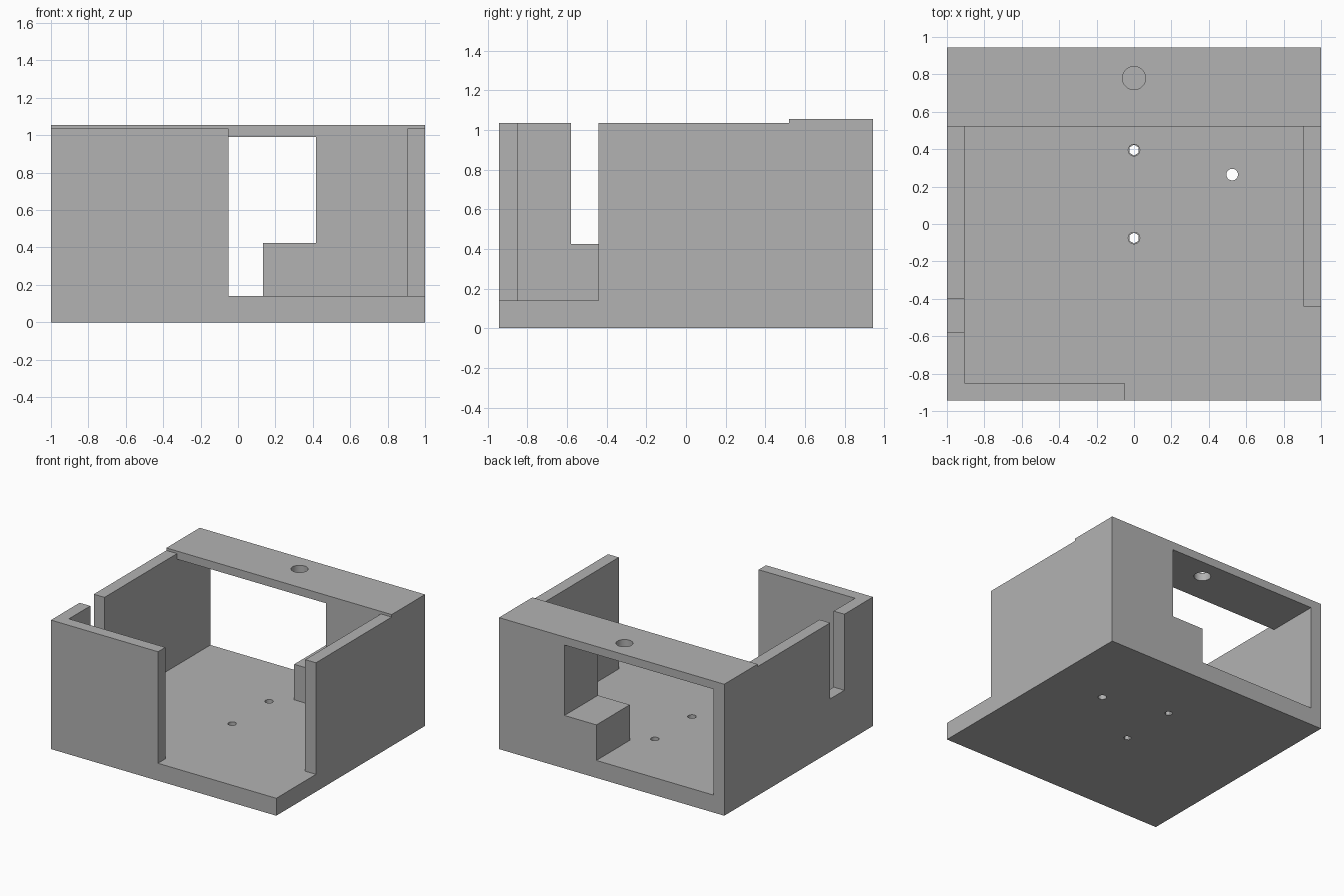
import bpy

default = bpy.data.objects.get("Cube")
if default:
    bpy.data.objects.remove(default, do_unlink=True)

# Main dimensions
HALF_X, HALF_Y = 1.0, 0.943
FLOOR, WALL_TOP, BRIDGE_TOP, BRIDGE_UNDER = 0.14, 1.035, 1.055, 0.99
INNER_X, FRONT_INNER, BRIDGE_FRONT = 0.905, -0.85, 0.52
LEDGE = 0.425
OUT = 1.5  # overshoot past the outside faces

grey = bpy.data.materials.new("plain_grey")
grey.use_nodes = True
colour = (0.448, 0.448, 0.448, 1)
grey.diffuse_color = colour
grey.node_tree.nodes["Principled BSDF"].inputs["Base Color"].default_value = colour


def box(name, x, y, z):
    """Box from three (low, high) ranges."""
    mid = [(a + b) / 2 for a, b in (x, y, z)]
    bpy.ops.mesh.primitive_cube_add(size=1, location=mid)
    obj = bpy.context.object
    obj.name = name
    obj.scale = [b - a for a, b in (x, y, z)]
    bpy.ops.object.transform_apply(location=True, rotation=False, scale=True)
    return obj


def drill(name, x, y, radius, z, sides=32):
    """Vertical cylinder or prism spanning the z range."""
    bpy.ops.mesh.primitive_cylinder_add(
        vertices=sides, radius=radius, depth=z[1] - z[0],
        location=(x, y, (z[0] + z[1]) / 2))
    bpy.context.object.name = name
    return bpy.context.object


def cut(body, cutter):
    cutter.hide_render = True
    mod = body.modifiers.new(cutter.name, "BOOLEAN")
    mod.operation = "DIFFERENCE"
    mod.solver = "EXACT"
    mod.object = cutter
    bpy.context.view_layer.objects.active = body
    bpy.ops.object.modifier_apply(modifier=mod.name)
    bpy.data.objects.remove(cutter, do_unlink=True)


# Solid block that the enclosure is carved from
body = box("open_enclosure", (-HALF_X, HALF_X), (-HALF_Y, HALF_Y), (0, BRIDGE_TOP))
body.data.materials.append(grey)

# Side and front walls sit slightly lower than the rear bridge
cut(body, box("wall_step", (-OUT, OUT), (-OUT, BRIDGE_FRONT), (WALL_TOP, OUT)))
# Main cavity
cut(body, box("cavity", (-INNER_X, INNER_X), (FRONT_INNER, BRIDGE_FRONT), (FLOOR, OUT)))
# Open front left corner
cut(body, box("corner_opening", (-0.05, OUT), (-OUT, -0.44), (FLOOR, OUT)))
# Slot in the right wall
cut(body, box("side_slot", (-OUT, -0.8), (-0.58, -0.40), (LEDGE, OUT)))
# Rear opening under the bridge, leaving a ledge block in its corner
cut(body, box("rear_opening", (-INNER_X, 0.418), (0.3, OUT), (LEDGE, BRIDGE_UNDER)))
cut(body, box("rear_lower_opening", (-INNER_X, 0.135), (0.3, OUT), (FLOOR, 0.6)))

# Round hole through the bridge
cut(body, drill("bridge_hole", 0, 0.78, 0.062, (0.9, 1.2)))
# Plain hole in the floor
cut(body, drill("floor_hole", 0.525, 0.264, 0.031, (-0.1, 0.3)))
# Two screw holes: round above, hexagonal below
for y in (0.395, -0.075):
    cut(body, drill("screw_recess", 0, y, 0.031, (0.07, 0.3)))
    cut(body, drill("screw_hole", 0, y, 0.029, (-0.1, 0.1), 6))

# Smooth the hole walls, keep every box edge sharp
bpy.ops.object.select_all(action="DESELECT")
body.select_set(True)
bpy.context.view_layer.objects.active = body
bpy.ops.object.shade_smooth_by_angle(angle=0.5)
